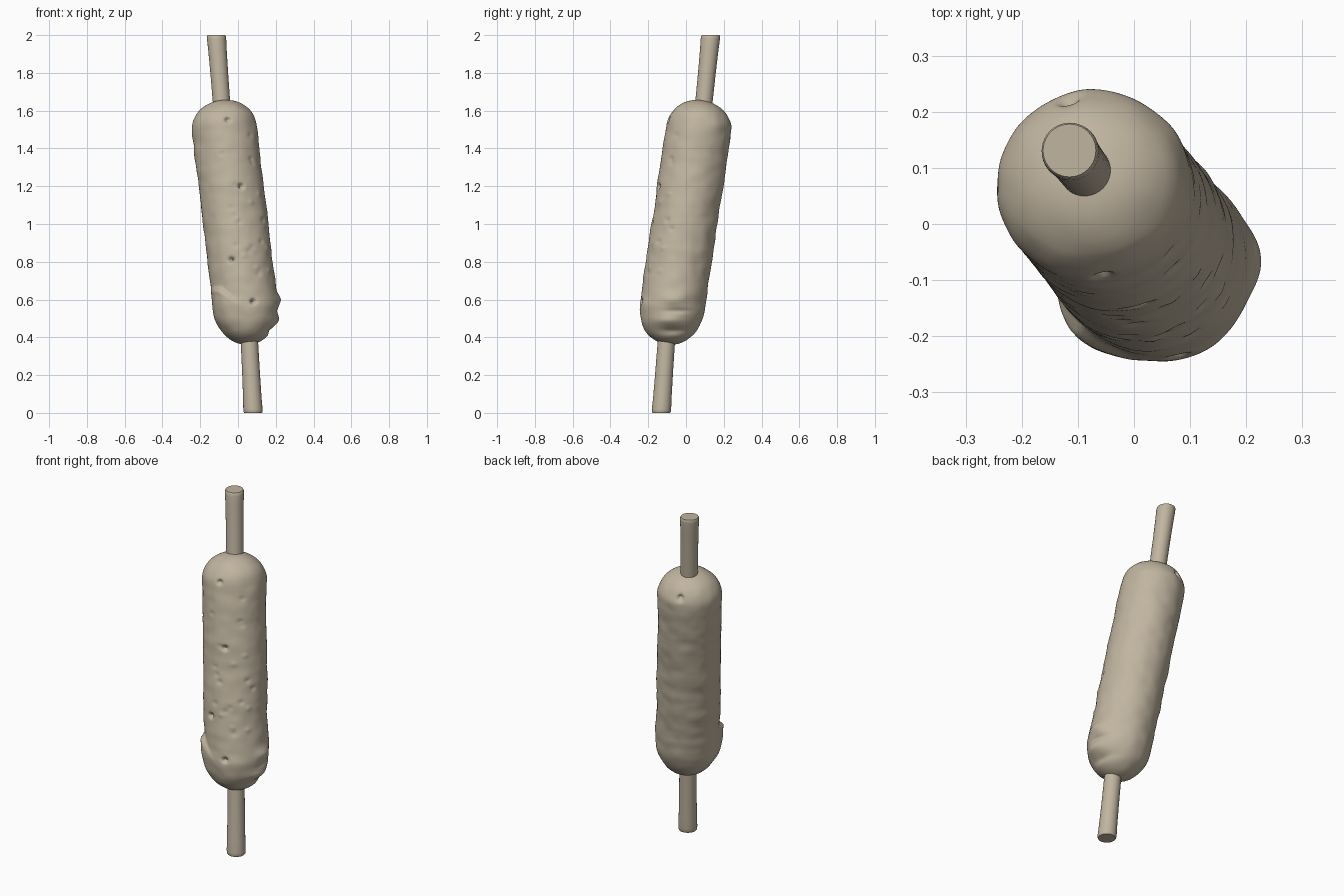
import bpy, bmesh, math, random
from mathutils import Vector, noise

if "Cube" in bpy.data.objects:
    bpy.data.objects.remove(bpy.data.objects["Cube"])

random.seed(4)
tan = bpy.data.materials.new("warm_tan")
tan.diffuse_color = (0.53, 0.46, 0.35, 1)
tan.use_nodes = True
tan.node_tree.nodes["Principled BSDF"].inputs["Base Color"].default_value = tan.diffuse_color

SLOPE = Vector((-0.12, 0.15, 1))          # leaning axis of the body
AXIS = SLOPE.normalized()
SIDE = Vector((1, 0, 0)) - AXIS * AXIS.x
SIDE.normalize()
BACK = AXIS.cross(SIDE)
Z0, Z1, R = 0.363, 1.653, 0.172


def centre(z):
    return Vector((-0.012, -0.008, 1)) + SLOPE * (z - 1)


def radius(z):
    # barrel with an elliptical cap at each end
    r = R
    if z < Z0 + 0.2:
        r *= math.sqrt(max(0, 1 - ((Z0 + 0.2 - z) / 0.2) ** 2))
    if z > Z1 - 0.15:
        r *= max(0, 1 - ((z - Z1 + 0.15) / 0.15) ** 2.2) ** 0.5
    return r


def make_object(name, rings, caps):
    """Skin a list of rings of points and shade it smooth."""
    bm = bmesh.new()
    loops = [[bm.verts.new(p) for p in ring] for ring in rings]
    n = len(loops[0])
    for a, b in zip(loops, loops[1:]):
        for i in range(n):
            j = (i + 1) % n
            bm.faces.new((a[i], a[j], b[j], b[i]))
    if caps:
        bm.faces.new(loops[0][::-1])
        bm.faces.new(loops[-1])
    else:
        bmesh.ops.remove_doubles(bm, verts=loops[0] + loops[-1], dist=1e-5)
    bmesh.ops.recalc_face_normals(bm, faces=bm.faces)
    me = bpy.data.meshes.new(name)
    bm.to_mesh(me)
    bm.free()
    me.materials.append(tan)
    ob = bpy.data.objects.new(name, me)
    bpy.context.collection.objects.link(ob)
    bpy.context.view_layer.objects.active = ob
    ob.select_set(True)
    bpy.ops.object.shade_smooth_by_angle(angle=math.radians(50))
    ob.select_set(False)


def front_point(x, z):
    c = centre(z)
    return Vector((x, c.y - math.sqrt(max(0, radius(z) ** 2 - (x - c.x) ** 2)), z))


# Marks: position, width, height, outward amount
marks = [(front_point(x, z), 0.014, 0.012, -0.028)
         for x, z in ((-0.055, 1.55), (0.015, 1.2), (-0.035, 0.81), (0.08, 0.59))]
marks += [(Vector((-0.117, 0.224, 1.55)), 0.016, 0.016, -0.025),   # back pit
          (Vector((0.215, -0.065, 0.60)), 0.06, 0.03, 0.016),      # right lump
          (Vector((0.20, -0.09, 0.485)), 0.07, 0.025, 0.014),      # right ridge
          (Vector((0.19, -0.05, 0.54)), 0.06, 0.014, -0.010),      # crease
          (Vector((0.17, -0.07, 0.435)), 0.07, 0.018, -0.014)]     # step below it
for k in range(22):                                                # small dimples
    z = random.uniform(0.7, 1.5)
    x = centre(z).x + random.uniform(-0.03, 0.16)
    marks.append((front_point(x, z), 0.016, 0.013, random.choice((-0.006, -0.004, 0.004))))

FLAP = Vector((-0.09, -0.18, 0.60))


def bumpy(p, out):
    d = 0.005 * noise.noise(p * 7) + 0.0025 * noise.noise(p * 16)
    d += 0.002 * noise.noise(Vector((p.x * 4, p.y * 4, p.z * 20)))
    for pos, w, h, amt in marks:
        q = p - pos
        e = (q.x * q.x + q.y * q.y) / (w * w) + q.z * q.z / (h * h)
        if e < 8:
            d += amt * math.exp(-e)
    # fold of batter: sharp upper lip, fading downwards
    q = p - FLAP
    lip = 0.66 - 0.8 * max(0, q.x)
    if p.z < lip + 0.01:
        fade = min(1, (lip + 0.01 - p.z) / 0.025) * max(0, 1 - (lip - p.z) / 0.22)
        d += 0.026 * fade * math.exp(-(q.x ** 2 + q.y ** 2) / 0.075 ** 2)
    return p + out * d


# Coated body
rings, N, M = [], 170, 210
for i in range(M + 1):
    u = i / M
    # closer rings near the two tips
    z = Z0 + (Z1 - Z0) * (0.75 * u + 0.25 * (0.5 - 0.5 * math.cos(math.pi * u)))
    if i < 12:
        z = Z0 + 0.055 * (i / 12) ** 2
    elif i > M - 12:
        z = Z1 - 0.055 * ((M - i) / 12) ** 2
    r, c, ring = radius(z), centre(z), []
    for k in range(N):
        a = 2 * math.pi * k / N
        out = SIDE * math.cos(a) + BACK * math.sin(a)
        p = c + out * r
        ring.append(bumpy(p, out) if r > 0.03 else p)
    rings.append(ring)
make_object("coated_body", rings, False)


# Stick ends, slightly flared with a softened rim
def stick(name, inner, outer):
    a, b = Vector(inner), Vector(outer)
    rings = []
    for t, r in ((0, 0.046), (0.3, 0.046), (0.6, 0.047), (0.85, 0.049),
                 (0.96, 0.051), (0.99, 0.050), (1, 0.047)):
        c = a.lerp(b, t)
        rings.append([c + Vector((r * math.cos(k * math.pi / 20),
                                  r * math.sin(k * math.pi / 20), 0)) for k in range(40)])
    make_object(name, rings, True)


stick("upper_stick", (-0.076, 0.080, 1.50), (-0.115, 0.131, 2.0))
stick("lower_stick", (0.053, -0.094, 0.52), (0.080, -0.131, 0.0))
